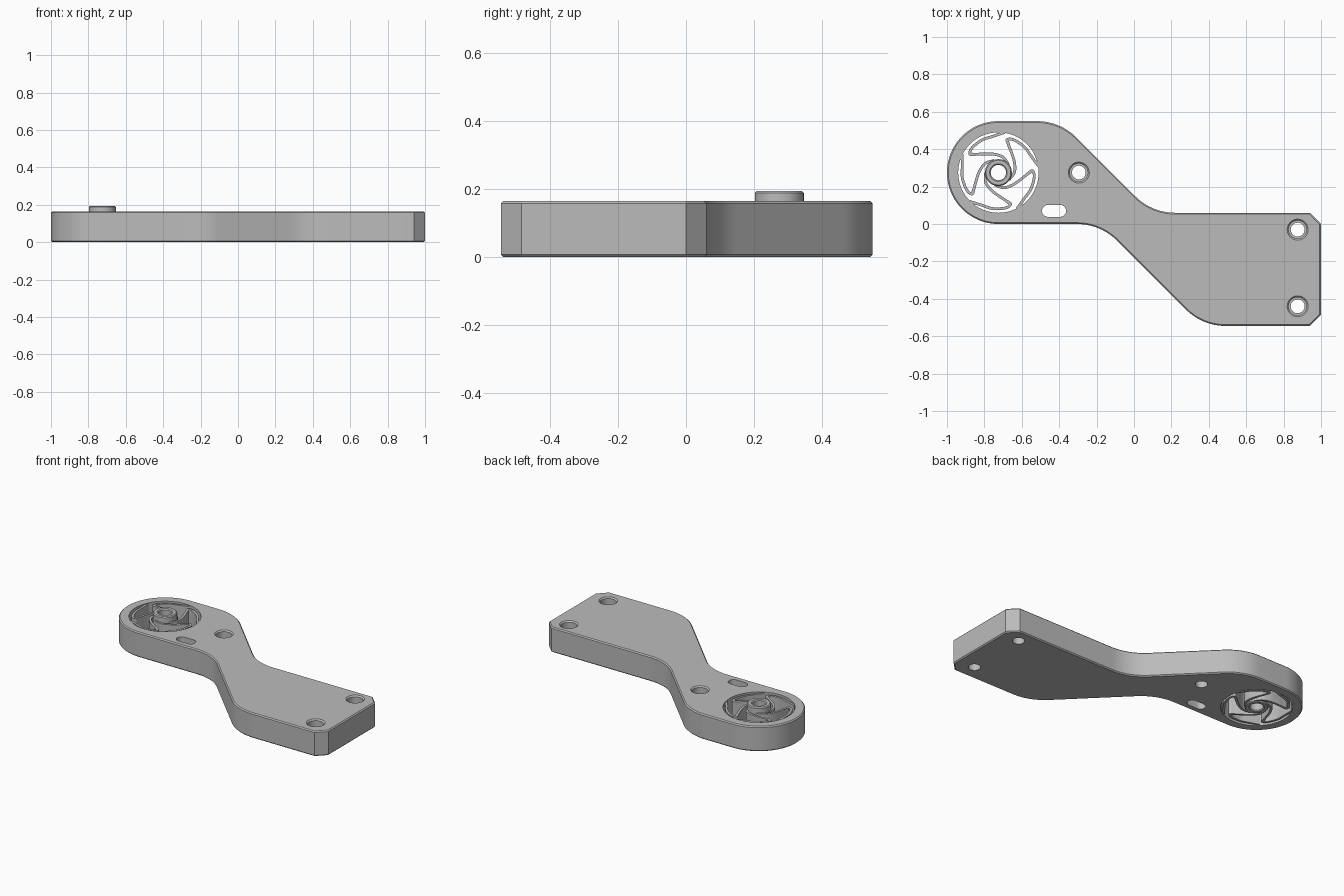
import bpy, bmesh, math
from mathutils import Vector

if "Cube" in bpy.data.objects:
    bpy.data.objects.remove(bpy.data.objects["Cube"])

grey = bpy.data.materials.new("plain grey")
grey.use_nodes = True
grey.diffuse_color = (0.5, 0.5, 0.5, 1)
grey.node_tree.nodes["Principled BSDF"].inputs["Base Color"].default_value = (0.5, 0.5, 0.5, 1)

HEIGHT = 0.165
HUB = Vector((-0.725, 0.275))
RIM = 0.215


def finish(name, bm):
    bmesh.ops.recalc_face_normals(bm, faces=bm.faces)
    mesh = bpy.data.meshes.new(name)
    bm.to_mesh(mesh)
    bm.free()
    mesh.materials.append(grey)
    ob = bpy.data.objects.new(name, mesh)
    bpy.context.collection.objects.link(ob)
    return ob


def prism(name, outline, z0, z1, chamfer=0):
    """Extrude a flat outline, with optional chamfers on both rims."""
    bm = bmesh.new()
    base = bm.faces.new([bm.verts.new((p[0], p[1], z0)) for p in outline])
    ext = bmesh.ops.extrude_face_region(bm, geom=[base])
    top = [v for v in ext["geom"] if isinstance(v, bmesh.types.BMVert)]
    bmesh.ops.translate(bm, verts=top, vec=(0, 0, z1 - z0))
    if chamfer:
        bmesh.ops.recalc_face_normals(bm, faces=bm.faces)
        rims = [e for e in bm.edges if abs(e.verts[0].co.z - e.verts[1].co.z) < 1e-5]
        bmesh.ops.bevel(bm, geom=rims, offset=chamfer, segments=1, affect='EDGES')
    return finish(name, bm)


def turned(name, center, profile, closed=False, steps=48):
    """Spin a radius/height profile about a vertical axis."""
    bm = bmesh.new()
    rings = []
    for r, z in profile:
        rings.append([bm.verts.new((center[0] + r * math.cos(2 * math.pi * i / steps),
                                    center[1] + r * math.sin(2 * math.pi * i / steps), z))
                      for i in range(steps)])
    pairs = list(zip(rings, rings[1:]))
    if closed:
        pairs.append((rings[-1], rings[0]))
    else:
        bm.faces.new(rings[0])
        bm.faces.new(rings[-1])
    for a, b in pairs:
        for i in range(steps):
            j = (i + 1) % steps
            bm.faces.new((a[i], a[j], b[j], b[i]))
    return finish(name, bm)


def arc(center, radius, start, end, steps):
    return [(center[0] + radius * math.cos(math.radians(start + (end - start) * i / steps)),
             center[1] + radius * math.sin(math.radians(start + (end - start) * i / steps)))
            for i in range(steps + 1)]


def cut(ob, cutters):
    for c in cutters:
        c.hide_render = True
        mod = ob.modifiers.new(c.name, 'BOOLEAN')
        mod.operation, mod.solver, mod.object = 'DIFFERENCE', 'EXACT', c
    graph = bpy.context.evaluated_depsgraph_get()
    mesh = bpy.data.meshes.new_from_object(ob.evaluated_get(graph))
    ob.modifiers.clear()
    ob.data = mesh
    for c in cutters:
        bpy.data.objects.remove(c)


def smooth(ob):
    bpy.ops.object.select_all(action='DESELECT')
    ob.select_set(True)
    bpy.context.view_layer.objects.active = ob
    bpy.ops.object.shade_smooth_by_angle(angle=math.radians(25))


# Arm plate: round end, slanted neck and chamfered rectangular end
BEND = 0.3
SHIFT = BEND * math.tan(math.pi / 8)
outline = arc(HUB, 0.275, 270, 90, 40)
outline += arc((-0.395 - SHIFT, 0.55 - BEND), BEND, 90, 45, 10)
outline += arc((0.095 + SHIFT, 0.06 + BEND), BEND, 225, 270, 10)
outline += [(0.94, 0.06), (1, 0), (1, -0.485), (0.94, -0.545)]
outline += arc((0.365 + SHIFT, -0.545 + BEND), BEND, 270, 225, 10)
outline += arc((-0.18 - SHIFT, -BEND), BEND, 45, 90, 10)
plate = prism("arm_plate", outline, 0, HEIGHT, 0.007)

# Stepped screw holes, slot and round wheel opening
cutters = []
for spot in ((-0.295, 0.275), (0.875, -0.03), (0.875, -0.44)):
    cutters.append(turned("screw_hole", spot, [
        (0.037, -0.1), (0.037, 0.08), (0.048, 0.08),
        (0.048, HEIGHT - 0.008), (0.056, HEIGHT), (0.056, 0.3)]))
slot = arc((-0.395, 0.07), 0.032, -90, 90, 12) + arc((-0.46, 0.07), 0.032, 90, 270, 12)
cutters.append(prism("slot_cutter", slot, -0.1, 0.3))
cutters.append(turned("wheel_opening", HUB, [(RIM, -0.1), (RIM, 0.3)], steps=72))
cut(plate, cutters)
smooth(plate)

# Hollow hub standing proud of the plate
hub = turned("hub", HUB, [(0.041, 0.006), (0.047, 0), (0.066, 0), (0.072, 0.006),
                          (0.072, 0.189), (0.066, 0.195), (0.047, 0.195), (0.041, 0.189)],
             closed=True)
smooth(hub)


# Thin hooked springs from hub to rim
def polar(r, degrees):
    a = math.radians(degrees)
    return HUB + Vector((r * math.cos(a), r * math.sin(a)))


def spline(points, steps=6):
    pts = [points[0]] + points + [points[-1]]
    out = []
    for a, b, c, d in zip(pts, pts[1:], pts[2:], pts[3:]):
        for i in range(steps):
            t = i / steps
            out.append(0.5 * (2 * b + (c - a) * t + (2 * a - 5 * b + 4 * c - d) * t * t
                              + (3 * b - a - 3 * c + d) * t ** 3))
    return out + [points[-1]]


SPRING = [(0.068, -110), (0.085, -75), (0.1, -45), (0.125, -20), (0.158, -5),
          (0.182, 0), (0.193, -10), (0.195, -30), (0.197, -50), (0.218, -66)]
for k in range(5):
    path = spline([polar(r, a + 72 * k + 3) for r, a in SPRING])
    left, right = [], []
    for i, p in enumerate(path):
        along = (path[min(i + 1, len(path) - 1)] - path[max(i - 1, 0)]).normalized()
        side = Vector((-along.y, along.x)) * 0.0075
        left.append(p + side)
        right.append(p - side)
    smooth(prism("wheel_spring_%d" % (k + 1), left + right[::-1], 0.004, HEIGHT - 0.006))
